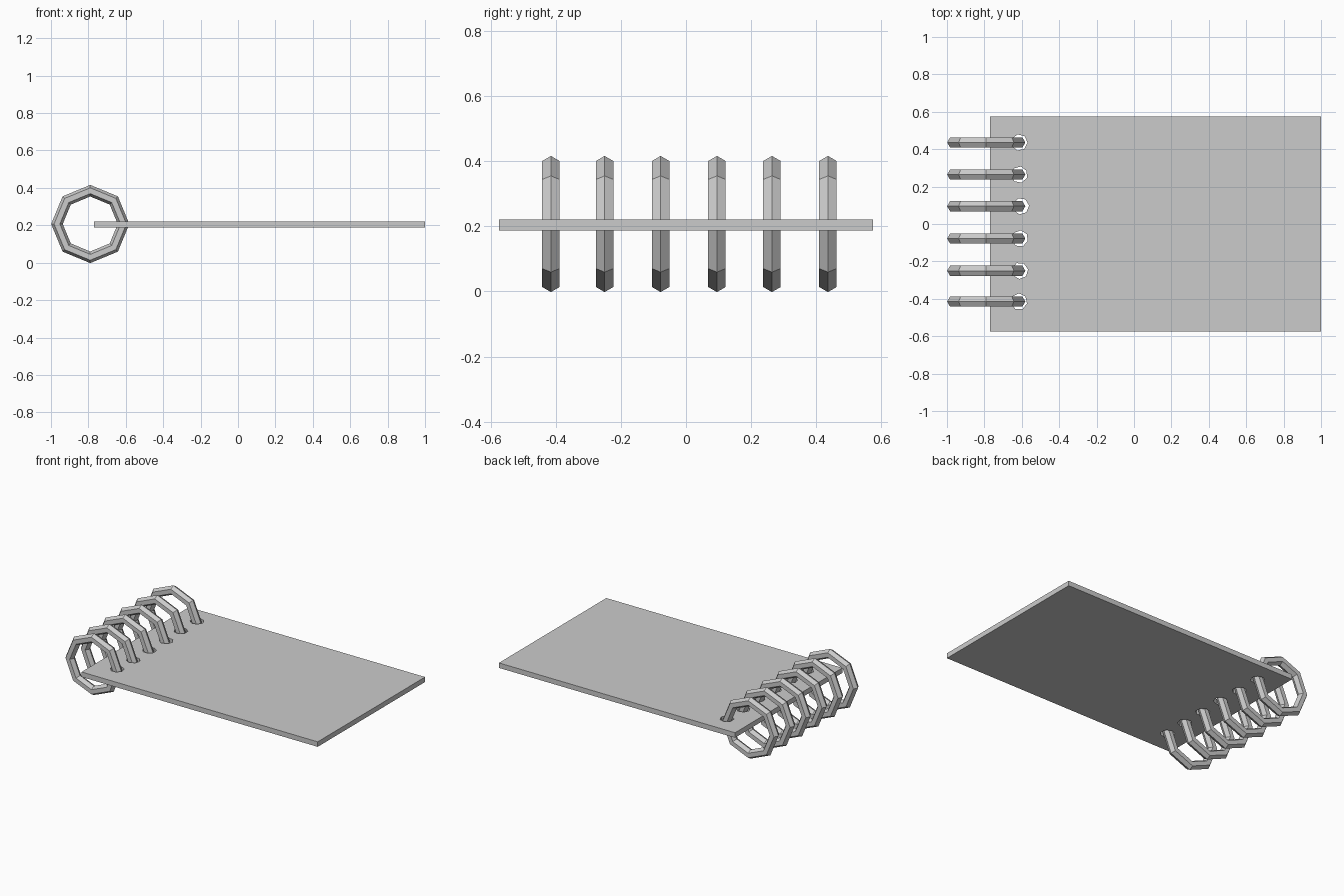
import bpy, bmesh
from math import pi
from mathutils import Matrix

if "Cube" in bpy.data.objects:
    bpy.data.objects.remove(bpy.data.objects["Cube"])

# ring position along y, hole centre x
RINGS = [(-0.415, -0.615), (-0.25, -0.61), (-0.078, -0.61),
         (0.095, -0.605), (0.264, -0.613), (0.436, -0.613)]
MID_Z = 0.207


def bmesh_object(name, bm):
    mesh = bpy.data.meshes.new(name)
    bm.to_mesh(mesh)
    bm.free()
    ob = bpy.data.objects.new(name, mesh)
    bpy.context.collection.objects.link(ob)
    return ob


# flat board
bm = bmesh.new()
bmesh.ops.create_cube(bm, size=1, matrix=Matrix.Translation((0.115, 0, 0.204))
                      @ Matrix.Diagonal((1.77, 1.15, 0.034, 1)))
board = bmesh_object("board", bm)

# seven-sided punch for the binding holes
bm = bmesh.new()
for i, (y, x) in enumerate(RINGS):
    bmesh.ops.create_cone(bm, cap_ends=True, segments=7, radius1=0.044,
                          radius2=0.044, depth=0.2,
                          matrix=Matrix.Translation((x, y, MID_Z))
                          @ Matrix.Rotation(i * 0.4, 4, 'Z'))
punch = bmesh_object("hole_cutter", bm)
punch.hide_render = True
punch.hide_viewport = True
cut = board.modifiers.new("holes", 'BOOLEAN')
cut.operation = 'DIFFERENCE'
cut.solver = 'EXACT'
cut.object = punch

# low-poly binding rings: eight segments, six-sided section
bpy.ops.mesh.primitive_torus_add(major_segments=8, minor_segments=6,
                                 major_radius=0.178, minor_radius=0.031,
                                 location=(-0.79, RINGS[0][0], MID_Z),
                                 rotation=(pi / 2, 0, 0))
ring = bpy.context.object
ring.name = "binding_ring_1"
ring.data.name = "binding_ring"
for p in ring.data.polygons:
    p.use_smooth = False
for i, (y, _) in enumerate(RINGS[1:], 2):
    copy = ring.copy()
    copy.name = f"binding_ring_{i}"
    copy.location.y = y
    bpy.context.collection.objects.link(copy)
